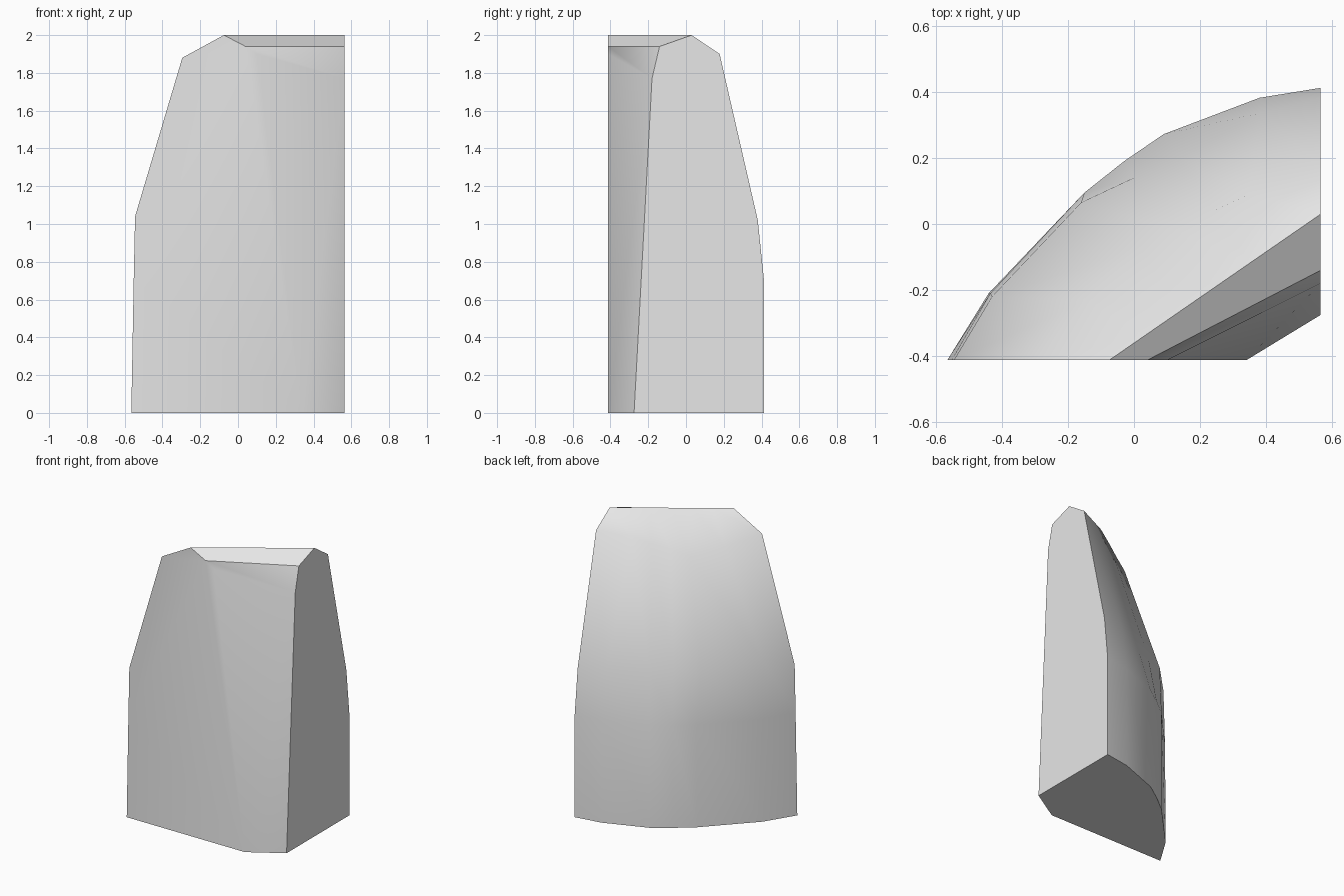
import bpy
import bmesh
import math
from mathutils import Vector

cube = bpy.data.objects.get("Cube")
if cube:
    bpy.data.objects.remove(cube, do_unlink=True)

# Single plain grey material
grey = bpy.data.materials.new("plain grey")
grey.use_nodes = True
colour = (0.8, 0.8, 0.8, 1)
grey.diffuse_color = colour
grey.node_tree.nodes["Principled BSDF"].inputs["Base Color"].default_value = colour

X_CUT, Y_CUT = 0.565, -0.412   # the two flat cut ends

# Curved outer wall: rings running from the front cut to the side cut
base = [(-.565, Y_CUT, 0), (-.44, -.21, 0), (-.15, .095, 0), (-.03, .19, 0),
        (.09, .272, 0), (.38, .382, 0), (X_CUT, .412, 0)]
low = [(x + dx, y, .71) for (x, y, z), dx in zip(base, (.013, .005, 0, 0, 0, 0, 0))]
mid = [(-.545, Y_CUT, 1.04), (-.43, -.22, 1.12), (-.16, .065, 1.06), (0, .14, 1.05),
       (.14, .2, 1.05), (.38, .335, 1.03), (X_CUT, .38, 1.02)]
shoulder = [(-.295, Y_CUT, 1.88), (-.14, -.23, 1.82), (.02, -.07, 1.77), (.13, -.02, 1.81),
            (.24, .04, 1.84), (.35, .09, 1.88), (X_CUT, .178, 1.9)]

# Straight top ridge
start, end = Vector((-.075, Y_CUT, 2)), Vector((X_CUT, .03, 2))
ridge = [start.lerp(end, i / 6) for i in range(7)]

# Straight inner wall, as end pairs from the ridge down to the ground
bevel = [(.04, Y_CUT, 1.94), (X_CUT, -.14, 1.94)]
lip = [(.1, Y_CUT, 1.9), (X_CUT, -.18, 1.77)]
foot = [(.34, Y_CUT, 0), (X_CUT, -.275, 0)]

bm = bmesh.new()
rings = [[bm.verts.new(p) for p in ring]
         for ring in (base, low, mid, shoulder, ridge, bevel, lip, foot)]
outer, ridge_v, (bevel_v, lip_v, foot_v) = rings[:5], rings[4], rings[5:]

# Outer wall and outer top bevel
for a, b in zip(outer, outer[1:]):
    for i in range(6):
        bm.faces.new((a[i], a[i + 1], b[i + 1], b[i]))

# Inner top bevel, lip and folded inner wall
bm.faces.new(ridge_v + bevel_v[::-1])
bm.faces.new(bevel_v + lip_v[::-1])
bm.faces.new((lip_v[0], lip_v[1], foot_v[0]))
bm.faces.new((foot_v[0], lip_v[1], foot_v[1]))

# Flat cut ends and underside
for side in (0, -1):
    bm.faces.new([ring[side] for ring in rings])
bm.faces.new(rings[0] + foot_v[::-1])

bmesh.ops.recalc_face_normals(bm, faces=bm.faces)
mesh = bpy.data.meshes.new("curved_wall_piece")
bm.to_mesh(mesh)
bm.free()
mesh.materials.append(grey)
piece = bpy.data.objects.new("curved_wall_piece", mesh)
bpy.context.collection.objects.link(piece)

# Soft shading with hard cut edges
bpy.ops.object.select_all(action='DESELECT')
piece.select_set(True)
bpy.context.view_layer.objects.active = piece
bpy.ops.object.shade_smooth_by_angle(angle=math.radians(42))
